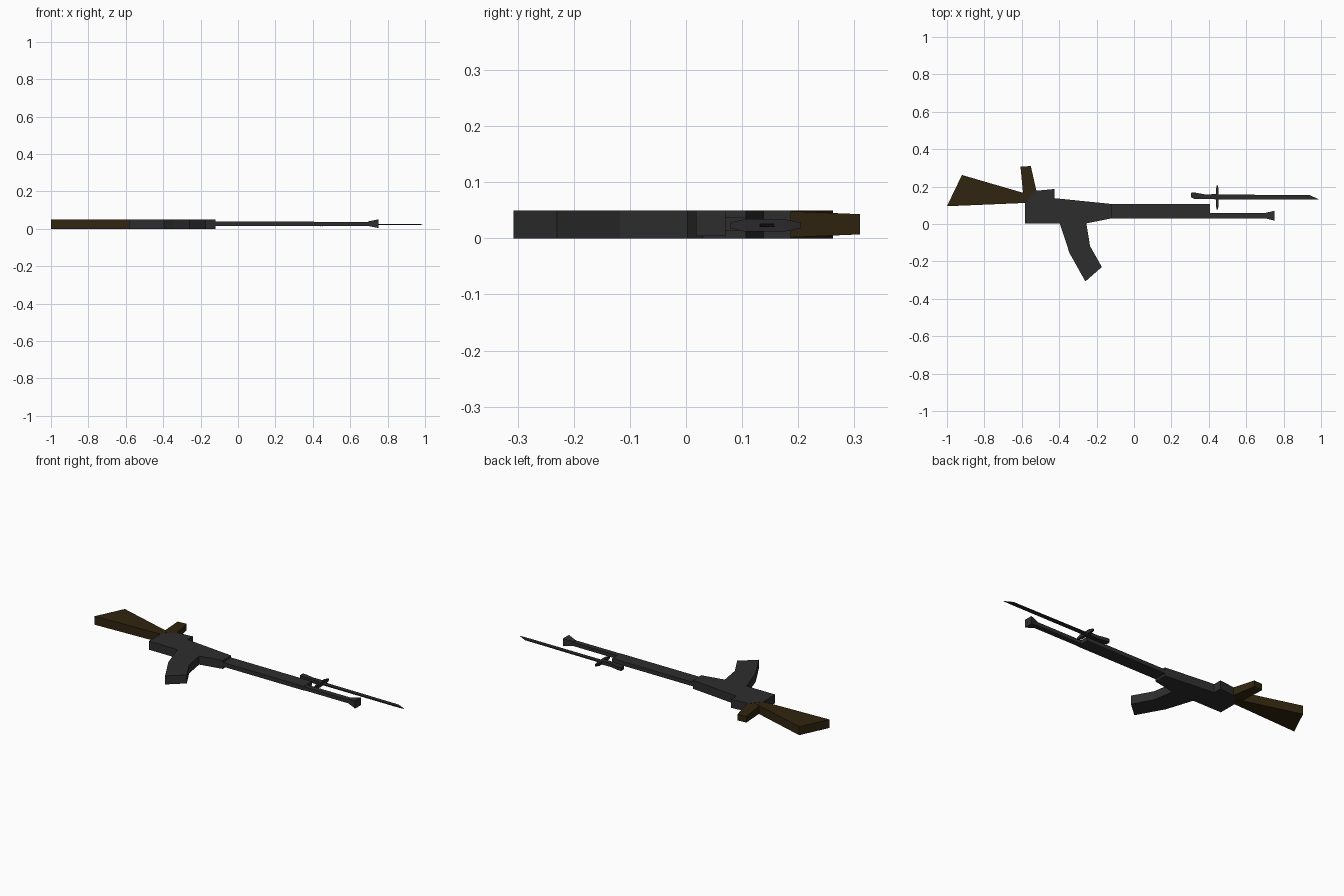
import bpy, bmesh

if "Cube" in bpy.data.objects:
    bpy.data.objects.remove(bpy.data.objects["Cube"])


def material(name, rgb):
    m = bpy.data.materials.new(name)
    m.diffuse_color = (*rgb, 1)
    m.use_nodes = True
    m.node_tree.nodes["Principled BSDF"].inputs["Base Color"].default_value = m.diffuse_color
    return m


gunmetal = material("gunmetal", (0.027, 0.027, 0.027))
wood = material("dark wood", (0.030, 0.018, 0.005))
blade_steel = material("blade steel", (0.024, 0.022, 0.025))


def finish(name, bm, mat):
    bmesh.ops.recalc_face_normals(bm, faces=bm.faces)
    me = bpy.data.meshes.new(name)
    bm.to_mesh(me)
    bm.free()
    me.materials.append(mat)
    ob = bpy.data.objects.new(name, me)
    bpy.context.collection.objects.link(ob)
    return ob


def plate(name, pts, z0, z1, mat, inset=None):
    """Extrude an xy outline in z; inset(x, y) narrows the thickness per point."""
    bm = bmesh.new()
    f = inset or (lambda x, y: 0)
    lo = [bm.verts.new((x, y, z0 + f(x, y))) for x, y in pts]
    hi = [bm.verts.new((x, y, z1 - f(x, y))) for x, y in pts]
    bm.faces.new(lo)
    bm.faces.new(hi)
    n = len(pts)
    for i in range(n):
        j = (i + 1) % n
        bm.faces.new((lo[i], lo[j], hi[j], hi[i]))
    return finish(name, bm, mat)


def box(x0, x1, y0, y1):
    return [(x0, y0), (x1, y0), (x1, y1), (x0, y1)]


# wooden shoulder stock and hand grip
plate("stock", [(-1, .095), (-.57, .113), (-.57, .16), (-.92, .262)], 0, .05, wood)
plate("grip", [(-.588, .113), (-.52, .17), (-.552, .31), (-.607, .306)], .001, .049, wood,
      lambda x, y: .006 if y > .25 else 0)

# receiver body
plate("receiver", [(-.583, .003), (-.255, .003), (-.12, .03), (-.12, .107), (-.425, .138),
                   (-.425, .187), (-.53, .177), (-.583, .113)], 0, .05, gunmetal)

# curved magazine
plate("magazine", [(-.397, .004), (-.345, -.155), (-.26, -.307), (-.172, -.23),
                   (-.235, -.118), (-.255, .004)], 0, .05, gunmetal)

# barrel shroud, barrel and flared muzzle
plate("barrel_shroud", box(-.125, .406, .03, .107), .014, .038, gunmetal)
plate("barrel", box(.40, .71, .03, .06), .016, .037, gunmetal)
plate("muzzle", [(.695, .032), (.75, .018), (.75, .07), (.695, .058)], .004, .05, gunmetal,
      lambda x, y: .011 if x < .72 else 0)

# bayonet: handle with pommel, cross guard and thin blade
plate("bayonet_handle", [(.305, .143), (.32, .135), (.445, .132), (.445, .160),
                         (.38, .158), (.315, .170), (.305, .166)], .014, .034, blade_steel)
plate("cross_guard", [(.441, .078), (.449, .078), (.453, .105), (.453, .175), (.449, .205),
                      (.441, .205), (.438, .175), (.438, .105)], .012, .034, blade_steel,
      lambda x, y: .006 if y < .09 or y > .19 else 0)
plate("bayonet_blade", [(.445, .132), (.93, .132), (.99, .131), (.94, .154), (.445, .158)],
      .018, .028, blade_steel, lambda x, y: .004 if x > .98 else .002)
